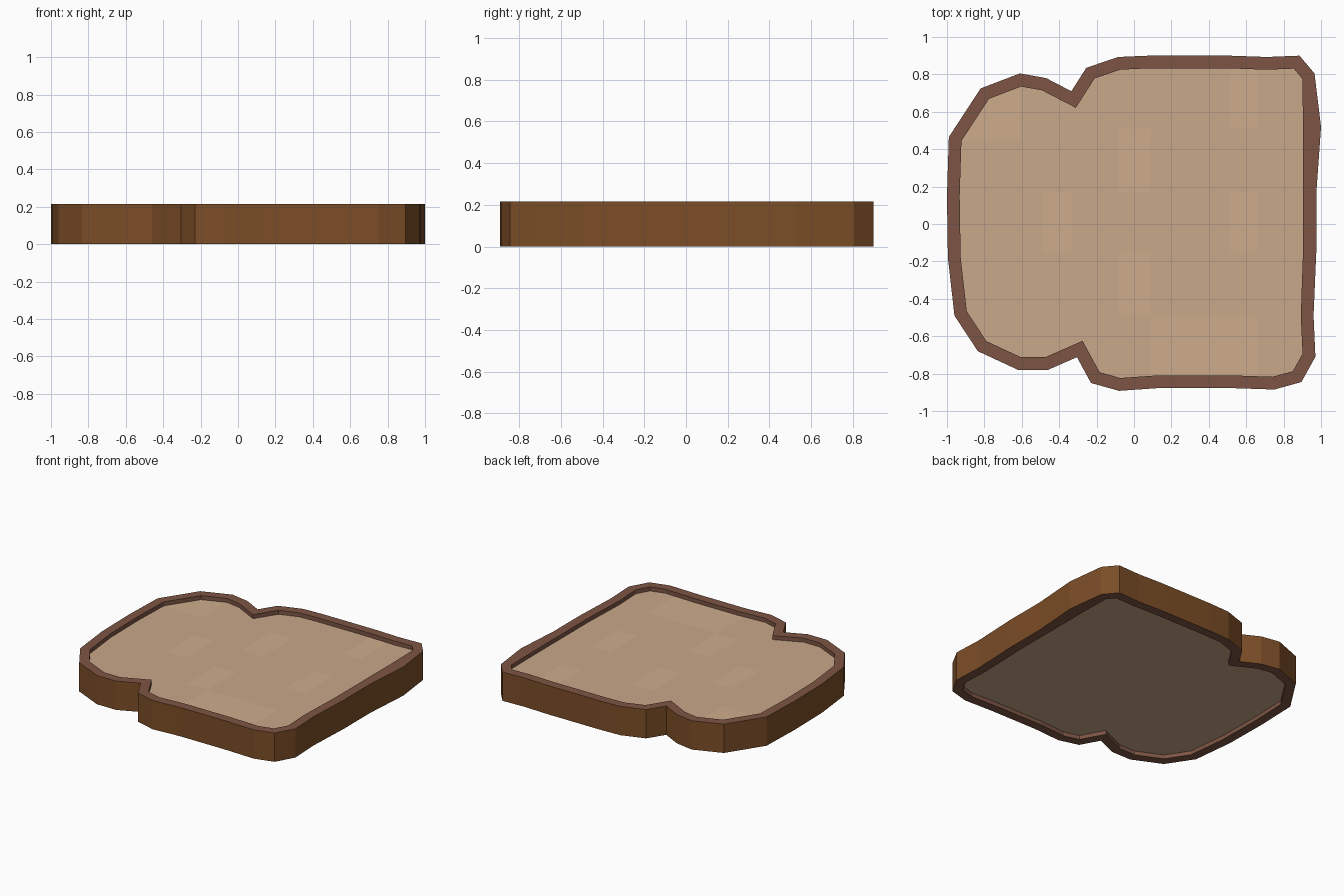
import bpy, bmesh
from mathutils import Vector

if "Cube" in bpy.data.objects:
    bpy.data.objects.remove(bpy.data.objects["Cube"])

H, RIM, RECESS = 0.215, 0.068, 0.03

# Outer outline of the slice, clockwise from the upper left
OUTLINE = [Vector(p) for p in [
    (-0.99, 0.465), (-0.82, 0.725), (-0.61, 0.805), (-0.47, 0.78), (-0.335, 0.71),
    (-0.255, 0.835), (-0.085, 0.893), (0.08, 0.9), (0.51, 0.9), (0.71, 0.893),
    (0.885, 0.9), (0.965, 0.805), (1.0, 0.52), (0.975, 0.17), (0.975, -0.14),
    (0.96, -0.49), (0.97, -0.71), (0.895, -0.845), (0.75, -0.885), (0.51, -0.877),
    (0.135, -0.877), (-0.08, -0.892), (-0.23, -0.85), (-0.305, -0.712), (-0.46, -0.78),
    (-0.62, -0.78), (-0.835, -0.68), (-0.96, -0.49), (-0.995, -0.18), (-1.0, 0.15)]]


def inset(pts, d):
    """Mitred inward offset of a clockwise outline."""
    out = []
    for i, p in enumerate(pts):
        a = (p - pts[i - 1]).normalized()
        b = (pts[(i + 1) % len(pts)] - p).normalized()
        na, nb = Vector((a.y, -a.x)), Vector((b.y, -b.x))
        q = p + (na + nb) * (d / (1 + na.dot(nb)))
        q.x = min(q.x, 0.972 - d)
        out.append(q)
    return out


def material(name, rgb):
    m = bpy.data.materials.new(name)
    m.diffuse_color = (*rgb, 1)
    m.use_nodes = True
    m.node_tree.nodes["Principled BSDF"].inputs["Base Color"].default_value = m.diffuse_color
    return m


def finish(bm, name, mats):
    bmesh.ops.recalc_face_normals(bm, faces=bm.faces)
    me = bpy.data.meshes.new(name)
    bm.to_mesh(me)
    bm.free()
    for m in mats:
        me.materials.append(m)
    ob = bpy.data.objects.new(name, me)
    bpy.context.collection.objects.link(ob)


def loop(bm, pts, z):
    return [bm.verts.new((p.x, p.y, z)) for p in pts]


# Crust: closed ring with a darker outer wall
bm = bmesh.new()
inner = inset(OUTLINE, RIM)
rings = [loop(bm, OUTLINE, 0), loop(bm, OUTLINE, H), loop(bm, inner, H), loop(bm, inner, 0)]
n = len(OUTLINE)
for k in range(4):
    a, b = rings[k], rings[(k + 1) % 4]
    for i in range(n):
        j = (i + 1) % n
        f = bm.faces.new((a[i], a[j], b[j], b[i]))
        f.material_index = 1 if k == 0 else 0
finish(bm, "crust", [material("crust_rim", (0.205, 0.091, 0.058)),
                     material("crust_side", (0.2, 0.075, 0.02))])

# Crumb: slab recessed on both faces, its edge tucked into the crust
bm = bmesh.new()
core = inset(OUTLINE, RIM - 0.01)
low, high = loop(bm, core, RECESS), loop(bm, core, H - RECESS)
bm.faces.new(low)
bm.faces.new(high)
for i in range(n):
    j = (i + 1) % n
    bm.faces.new((low[i], low[j], high[j], high[i]))

# Faint lighter toasted patches on the top face
cuts = [((x, 0, 0), (1, 0, 0)) for x in (-0.61, -0.49, -0.33, -0.085, 0.09, 0.51, 0.66)]
cuts += [((0, y, 0), (0, 1, 0)) for y in (0.51, 0.44, 0.17, -0.15, -0.49)]
for co, no in cuts:
    bmesh.ops.bisect_plane(bm, geom=bm.verts[:] + bm.edges[:] + bm.faces[:],
                           plane_co=co, plane_no=no)
PATCHES = [(-0.085, 0.09, 0.17, 0.51), (-0.49, -0.33, -0.15, 0.17), (0.51, 0.66, 0.51, 0.9),
           (-0.085, 0.09, -0.49, -0.15), (0.09, 0.66, -0.9, -0.49), (-1, -0.61, 0.44, 0.8),
           (0.51, 0.66, -0.15, 0.17)]
for f in bm.faces:
    c = f.calc_center_median()
    if c.z > H - RECESS - 0.001:
        f.material_index = int(any(x0 < c.x < x1 and y0 < c.y < y1
                                   for x0, x1, y0, y1 in PATCHES))
finish(bm, "crumb", [material("crumb", (0.584, 0.392, 0.254)),
                     material("crumb_light", (0.61, 0.413, 0.262))])
